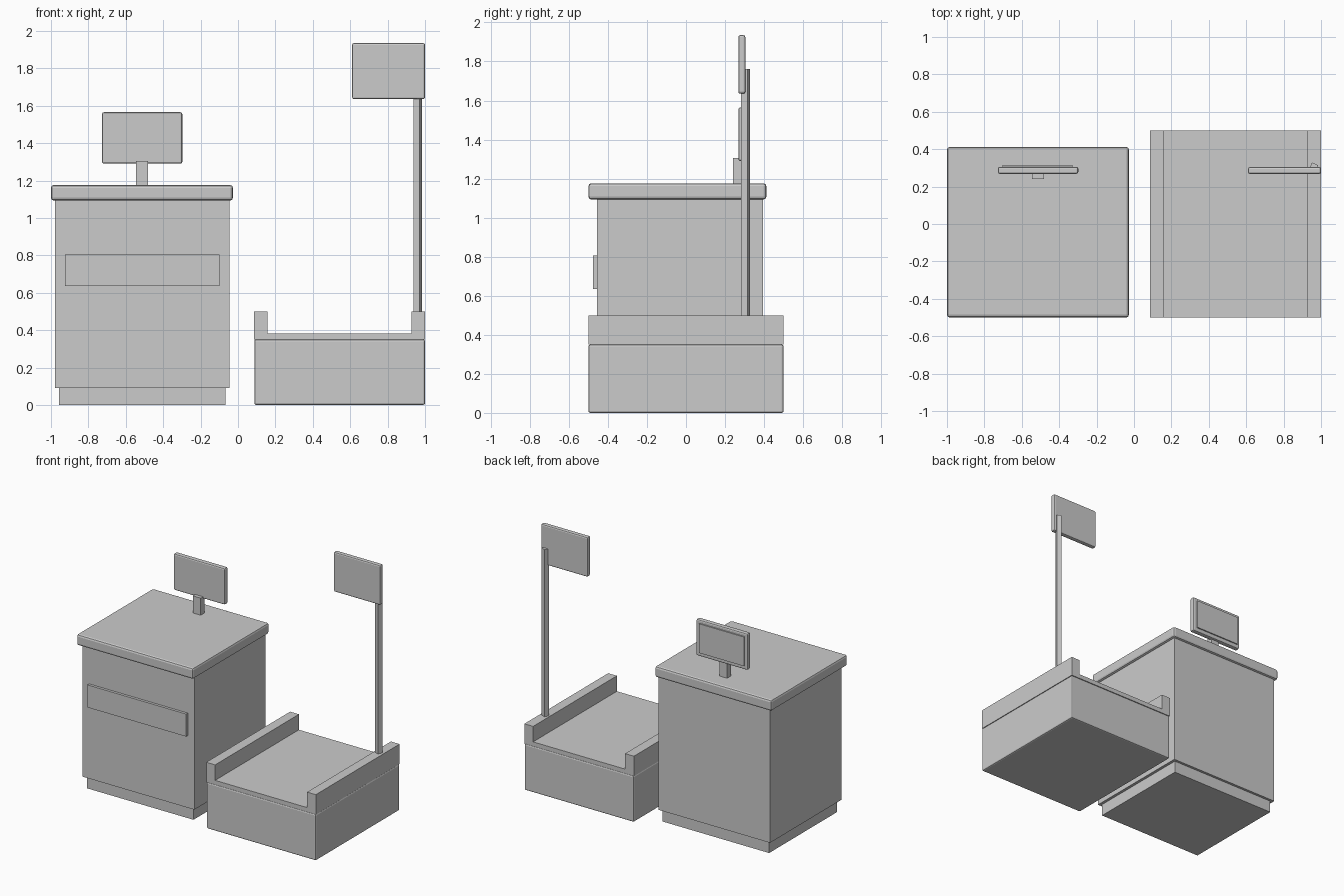
import bpy, bmesh, math

if "Cube" in bpy.data.objects:
    bpy.data.objects.remove(bpy.data.objects["Cube"])


def finish(name, bm, bevel=0.0):
    bmesh.ops.recalc_face_normals(bm, faces=bm.faces)
    mesh = bpy.data.meshes.new(name)
    bm.to_mesh(mesh)
    bm.free()
    ob = bpy.data.objects.new(name, mesh)
    bpy.context.collection.objects.link(ob)
    if bevel:
        mod = ob.modifiers.new("edge_bevel", 'BEVEL')
        mod.width = bevel
        mod.segments = 2
    return ob


def box(name, x, y, z, bevel=0.0):
    """Box from (min, max) ranges on each axis."""
    bm = bmesh.new()
    bmesh.ops.create_cube(bm, size=1)
    for v in bm.verts:
        for i, (lo, hi) in enumerate((x, y, z)):
            v.co[i] = hi if v.co[i] > 0 else lo
    return finish(name, bm, bevel)


def extrude_profile(name, points, y0, y1):
    """Extrude an XZ profile along y."""
    bm = bmesh.new()
    face = bm.faces.new([bm.verts.new((x, y0, z)) for x, z in points])
    geom = bmesh.ops.extrude_face_region(bm, geom=[face])["geom"]
    moved = [g for g in geom if isinstance(g, bmesh.types.BMVert)]
    bmesh.ops.translate(bm, verts=moved, vec=(0, y1 - y0, 0))
    return finish(name, bm)


# Counter cabinet
box("counter_plinth", (-0.957, -0.067), (-0.435, 0.375), (0, 0.09))
box("counter_body", (-0.978, -0.046), (-0.456, 0.394), (0.09, 1.1))
box("counter_top", (-1.0, -0.027), (-0.5, 0.412), (1.093, 1.176), 0.015)
box("drawer_front", (-0.925, -0.10), (-0.476, -0.45), (0.635, 0.805))

# Counter monitor, with the screen on the rear side
box("monitor_stand", (-0.545, -0.48), (0.24, 0.288), (1.17, 1.305))
box("monitor_case", (-0.727, -0.298), (0.268, 0.306), (1.29, 1.565), 0.01)
box("monitor_screen", (-0.703, -0.33), (0.30, 0.315), (1.32, 1.54))

# Bagging base with a U-shaped tray
box("bagging_base", (0.087, 1.0), (-0.5, 0.5), (0, 0.35), 0.01)
extrude_profile("bagging_tray",
                [(0.085, 0.35), (1.0, 0.35), (1.0, 0.5), (0.927, 0.5),
                 (0.927, 0.383), (0.159, 0.383), (0.159, 0.5), (0.085, 0.5)],
                -0.5, 0.5)

# Octagonal pole and its display
R, N = 0.0255, 8
bm = bmesh.new()
bmesh.ops.create_cone(bm, cap_ends=True, segments=N, radius1=R, radius2=R, depth=1.27)
for v in bm.verts:
    a = math.atan2(v.co.y, v.co.x)
    side = round((a - math.pi / N) / (2 * math.pi / N))
    a = side * 2 * math.pi / N + math.pi / N
    v.co.x, v.co.y = R * math.cos(a) + 0.961, R * math.sin(a) + 0.305
    v.co.z += 1.127
finish("display_pole", bm)
box("display_case", (0.61, 1.0), (0.268, 0.304), (1.635, 1.935), 0.01)
